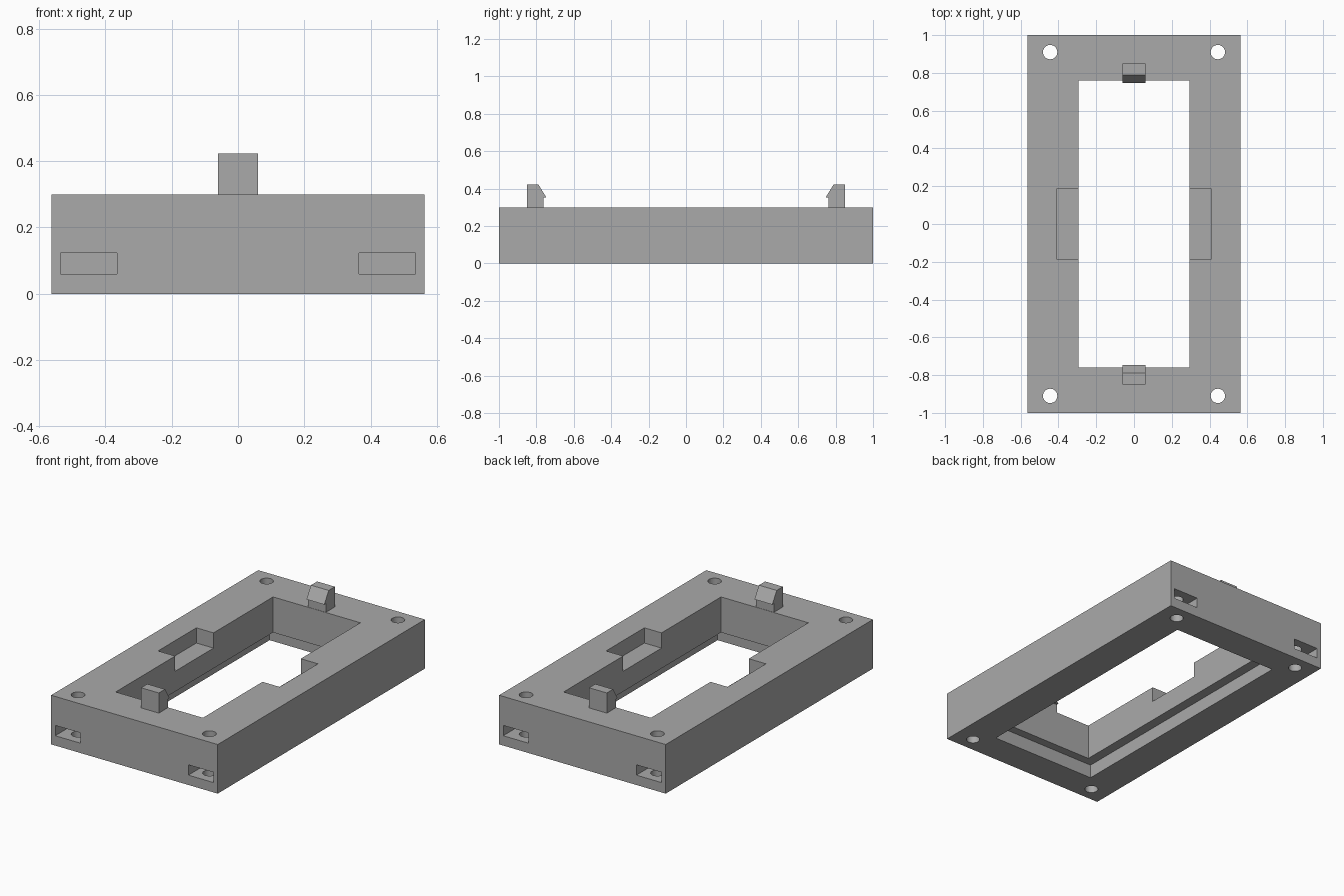
import bpy
import bmesh

if "Cube" in bpy.data.objects:
    bpy.data.objects.remove(bpy.data.objects["Cube"])

W, L, H = 0.563, 1.0, 0.30       # half width, half length, height

grey = bpy.data.materials.new("grey_plastic")
grey.diffuse_color = (0.40, 0.40, 0.40, 1)
grey.use_nodes = True
grey.node_tree.nodes["Principled BSDF"].inputs["Base Color"].default_value = grey.diffuse_color


def box(name, x0, x1, y0, y1, z0, z1):
    bpy.ops.mesh.primitive_cube_add(size=1)
    ob = bpy.context.object
    ob.name = name
    for v in ob.data.vertices:
        v.co = (x1 if v.co.x > 0 else x0,
                y1 if v.co.y > 0 else y0,
                z1 if v.co.z > 0 else z0)
    ob.data.materials.append(grey)
    return ob


def cut(target, cutter):
    mod = target.modifiers.new("cut", 'BOOLEAN')
    mod.operation = 'DIFFERENCE'
    mod.solver = 'EXACT'
    mod.object = cutter
    bpy.context.view_layer.objects.active = target
    bpy.ops.object.modifier_apply(modifier=mod.name)
    bpy.data.objects.remove(cutter)


# Frame body with central opening and wider recess underneath
frame = box("frame", -W, W, -L, L, 0, H)
cut(frame, box("opening", -0.295, 0.295, -0.76, 0.76, -0.1, H + 0.1))
cut(frame, box("bottom_recess", -0.355, 0.355, -0.812, 0.812, -0.1, 0.083))

# Shallow notches in the long sides of the opening
cut(frame, box("side_notches", -0.411, 0.411, -0.185, 0.185, 0.207, H + 0.1))

# Corner screw holes with nut slots entering from both ends
for sx in (-1, 1):
    for sy in (-1, 1):
        xs = sorted((sx * 0.365, sx * 0.535))
        ys = sorted((sy * 0.83, sy * 1.1))
        cut(frame, box("nut_slot", *xs, *ys, 0.06, 0.123))
        bpy.ops.mesh.primitive_cylinder_add(
            vertices=32, radius=0.038, depth=1, location=(sx * 0.444, sy * 0.91, 0.15))
        cut(frame, bpy.context.object)

bpy.ops.object.select_all(action='DESELECT')
frame.select_set(True)
bpy.context.view_layer.objects.active = frame
bpy.ops.object.shade_smooth_by_angle()

# Snap clips: hooked side profile, extruded across x, one at each end
profile = [(0.85, H), (0.85, 0.423), (0.79, 0.423), (0.747, 0.353), (0.762, 0.353), (0.762, H)]
for name, s in (("front_clip", -1), ("back_clip", 1)):
    bm = bmesh.new()
    face = bm.faces.new([bm.verts.new((-0.06, s * y, z)) for y, z in profile])
    ext = bmesh.ops.extrude_face_region(bm, geom=[face])
    moved = [g for g in ext["geom"] if isinstance(g, bmesh.types.BMVert)]
    bmesh.ops.translate(bm, verts=moved, vec=(0.12, 0, 0))
    bmesh.ops.recalc_face_normals(bm, faces=bm.faces)
    mesh = bpy.data.meshes.new(name)
    bm.to_mesh(mesh)
    bm.free()
    mesh.materials.append(grey)
    bpy.context.collection.objects.link(bpy.data.objects.new(name, mesh))
